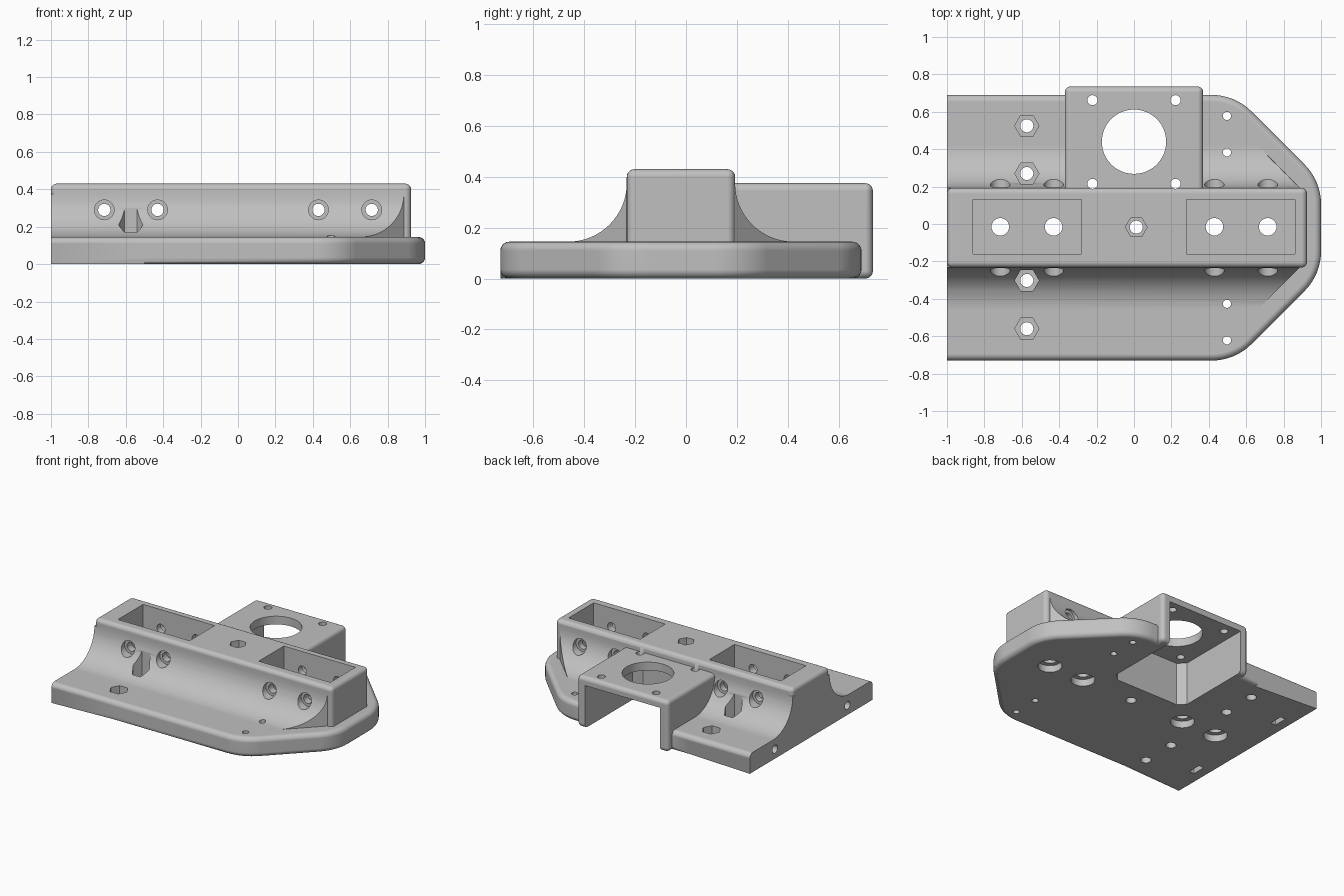
import bpy, bmesh
from math import sin, cos, pi, radians

if "Cube" in bpy.data.objects:
    bpy.data.objects.remove(bpy.data.objects["Cube"], do_unlink=True)

grey = bpy.data.materials.new("plain_grey")
grey.use_nodes = True
COLOUR = (0.53, 0.53, 0.53, 1)
grey.diffuse_color = COLOUR
grey.node_tree.nodes["Principled BSDF"].inputs["Base Color"].default_value = COLOUR

HALF_W = 0.71      # plate half width
PLATE_Z = 0.145    # plate thickness
SPINE_Y = 0.213    # spine half width
COVE_R = 0.23      # cove between plate and spine
MID_Y = -0.02      # plate centre line


def ring(n, r, cx=0, cy=0):
    return [(cx + r * cos(2 * pi * i / n), cy + r * sin(2 * pi * i / n)) for i in range(n)]


def arc(cx, cy, r, a0, a1, n=8):
    steps = [radians(a0 + (a1 - a0) * i / n) for i in range(n + 1)]
    return [(cx + r * cos(a), cy + r * sin(a)) for a in steps]


def rect(x0, x1, y0, y1):
    return [(x0, y0), (x1, y0), (x1, y1), (x0, y1)]


def prism(name, pts, lo, hi, axis="Z", bevel=0.0, rule=None, end=None):
    """Extrude a 2D outline along an axis; optionally round edges chosen by a rule."""
    place = {"Z": lambda a, b, h: (a, b, h),
             "Y": lambda a, b, h: (a, h, b),
             "X": lambda a, b, h: (h, a, b)}[axis]
    bm = bmesh.new()
    bottom = [bm.verts.new(place(a, b, lo)) for a, b in pts]
    top = [bm.verts.new(place(a, b, end(a) if end else hi)) for a, b in pts]
    bm.faces.new(bottom)
    bm.faces.new(top)
    for i in range(len(pts)):
        j = (i + 1) % len(pts)
        bm.faces.new((bottom[i], bottom[j], top[j], top[i]))
    bmesh.ops.recalc_face_normals(bm, faces=bm.faces)
    if bevel:
        edges = [e for e in bm.edges if rule(e.verts[0].co, e.verts[1].co)]
        bmesh.ops.bevel(bm, geom=edges, offset=bevel, segments=5, profile=0.5,
                        affect="EDGES", clamp_overlap=True)
    mesh = bpy.data.meshes.new(name)
    bm.to_mesh(mesh)
    bm.free()
    mesh.materials.append(grey)
    ob = bpy.data.objects.new(name, mesh)
    bpy.context.collection.objects.link(ob)
    return ob


def plate_rule(a, b):
    if abs(a.z - b.z) > 0.01 or (a.x < -0.99 and b.x < -0.99):
        return False
    return a.z > 0.1 or min(a.x, b.x) > -0.51


# Base plate with a tapered, rounded nose
side = [(-1, HALF_W), (-0.5, HALF_W)] + arc(0.416, 0.41, 0.3, 90, 45) + arc(0.70, 0.126, 0.3, 45, 0)
outline = side + [(x, -y) for x, y in reversed(side)]
body = prism("mounting_bracket", outline, 0, PLATE_Z, bevel=0.035, rule=plate_rule)


def combine(ob, operation):
    mod = body.modifiers.new("combine", "BOOLEAN")
    mod.operation = operation
    mod.solver = "EXACT"
    mod.object = ob
    with bpy.context.temp_override(object=body, active_object=body, selected_objects=[body]):
        bpy.ops.object.modifier_apply(modifier=mod.name)
    bpy.data.objects.remove(ob, do_unlink=True)


def add(*args, **kw):
    combine(prism(*args, **kw), "UNION")


def cut(*args, **kw):
    combine(prism(*args, **kw), "DIFFERENCE")


# Central spine
add("spine", rect(-1, 0.925, -SPINE_Y, SPINE_Y), 0.05, 0.43, bevel=0.03,
    rule=lambda a, b: max(a.z, b.z) > 0.4)

# Coves on both sides, clipped parallel to the taper
outer = SPINE_Y + COVE_R
cove = [(0.185, 0.05), (outer, 0.05)] + arc(outer, PLATE_Z + COVE_R, COVE_R, 270, 180, 16)
cove.append((0.185, PLATE_Z + COVE_R))
for s in (1, -1):
    add("cove", [(s * y, z) for y, z in cove], -1, 0, "X", end=lambda y: 1.10 - abs(y))

# Motor housing at the back, hollow below and open behind
add("motor_housing", rect(-0.37, 0.37, 0.12, 0.755), 0, 0.375, bevel=0.03,
    rule=lambda a, b: True)
cut("motor_bay", [(-0.305, 0.9), (-0.305, 0.205), (-0.255, 0.155),
                  (0.255, 0.155), (0.305, 0.205), (0.305, 0.9)], -0.1, 0.315)
cut("shaft_opening", ring(48, 0.172, 0, 0.46), 0.2, 0.6)
for x in (-0.222, 0.222):
    for y in (0.235, 0.682):
        cut("motor_screw_hole", ring(20, 0.027, x, y), 0.2, 0.6)

# Pockets in the spine, with floor and side screw holes
for s in (1, -1):
    x0, x1 = sorted((s * 0.28, s * 0.86))
    cut("spine_pocket", rect(x0, x1, -0.14, 0.15), 0.1, 0.6)
    for x in (s * 0.43, s * 0.715):
        cut("floor_hole", ring(24, 0.047, x, 0.005), -0.1, 0.2)
        cut("floor_counterbore", ring(28, 0.08, x, 0.005), -0.1, 0.05)
        cut("side_hole", ring(20, 0.033, x, 0.29), -0.5, 0.5, "Y")
        for t in (1, -1):
            y0, y1 = sorted((t * 0.195, t * 0.5))
            cut("side_counterbore", ring(24, 0.053, x, 0.29), y0, y1, "Y")

# Hex nut seats with through holes
seats = [(-0.573, y, 0.065, 0.07) for y in (0.545, 0.29, -0.282, -0.54)]
seats.append((0.012, 0.003, 0.058, 0.33))
for x, y, r, z in seats:
    cut("nut_seat", ring(6, r, x, y), z, 0.6)
    cut("bolt_hole", ring(20, 0.035, x, y), -0.1, 0.6)

# Small screw holes near the nose, and end holes with nut slots
for s in (1, -1):
    for y in (0.405, 0.6):
        cut("nose_hole", ring(16, 0.022, 0.497, s * y - 0.002), -0.1, 0.5)
    cut("end_hole", ring(20, 0.03, s * 0.42, 0.07), -1.1, -0.78, "X")
    cut("nut_slot", rect(-0.93, -0.89, s * 0.42 - 0.05, s * 0.42 + 0.05), -0.1, 0.105)

# Put the centre line in place and finish the shading
for v in body.data.vertices:
    v.co.y += MID_Y
bpy.ops.object.select_all(action="DESELECT")
body.select_set(True)
bpy.context.view_layer.objects.active = body
bpy.ops.object.shade_smooth_by_angle(angle=radians(30))
weights = body.modifiers.new("even_normals", "WEIGHTED_NORMAL")
weights.keep_sharp = True
weights.weight = 100
